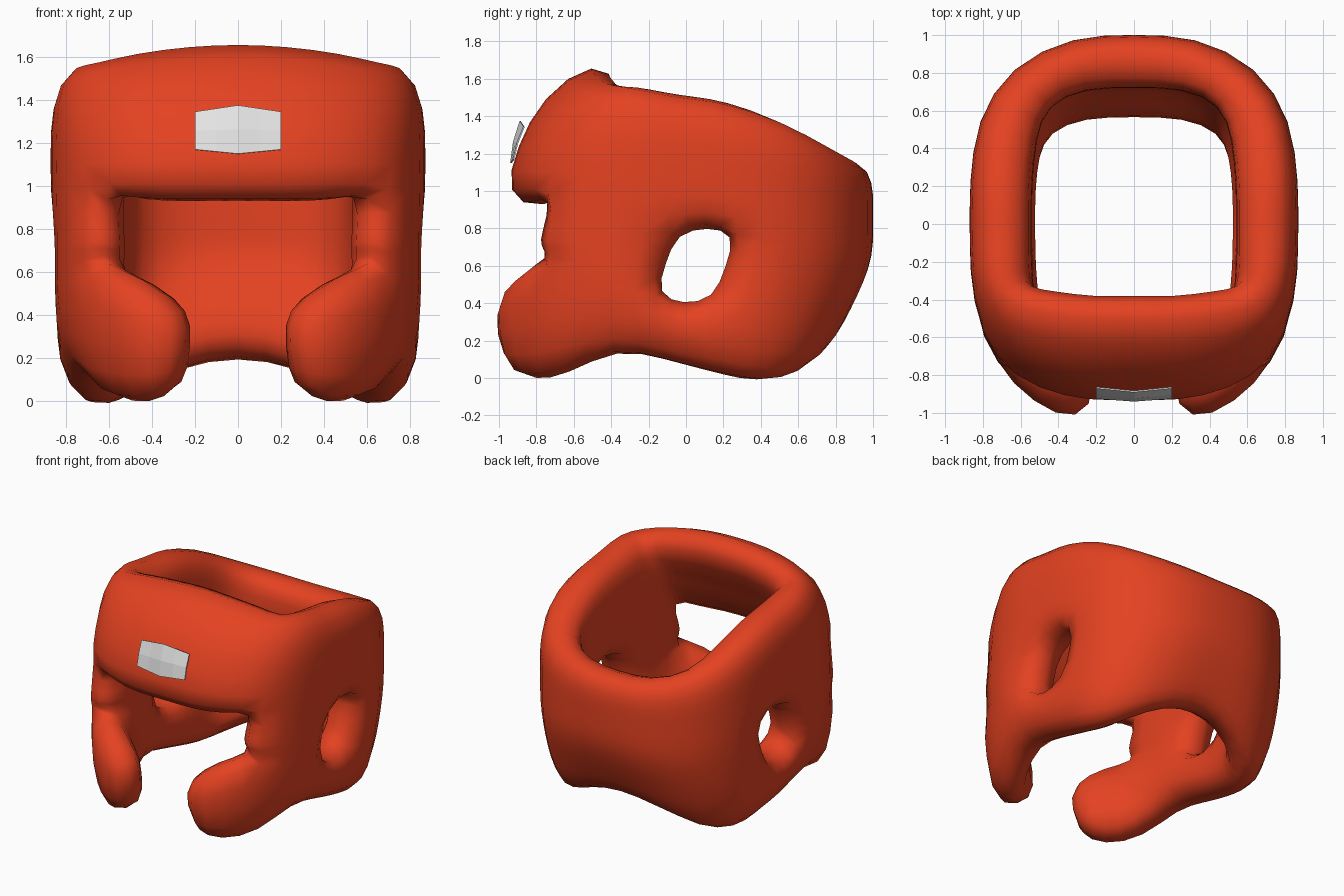
import bpy, bmesh
from mathutils import Vector
from mathutils.bvhtree import BVHTree

cube = bpy.data.objects.get("Cube")
if cube:
    bpy.data.objects.remove(cube)


def material(name, color):
    mat = bpy.data.materials.new(name)
    mat.use_nodes = True
    mat.diffuse_color = (*color, 1)
    mat.node_tree.nodes["Principled BSDF"].inputs["Base Color"].default_value = (*color, 1)
    return mat


def add_object(name, bm, mat):
    mesh = bpy.data.meshes.new(name)
    bm.to_mesh(mesh)
    bm.free()
    mesh.materials.append(mat)
    obj = bpy.data.objects.new(name, mesh)
    bpy.context.collection.objects.link(obj)
    return obj


def mix(a, b, t):
    return a + (b - a) * t


red = material("red padding", (0.78, 0.054, 0.015))
white = material("white patch", (0.78, 0.78, 0.78))

# Middle line of the padding seen from above, front centre to back centre
plan = [(0, -.78), (.22, -.79), (.46, -.74), (.63, -.61), (.70, -.37), (.705, -.1),
        (.705, .05), (.705, .2), (.68, .5), (.56, .735), (.29, .86), (0, .86)]
# Height of the lower edge, the third row and the upper edge at each column
bottom = [.1, .08, 0, .03, .19, .12, .08, .04, 0, .05, .2, .25]
third = [.42, .42, .6, .65, .52, .45, .4, .43, .4, .4, .4, .4]
top = [1.61, 1.6, 1.57, 1.53, 1.54, 1.5, 1.48, 1.46, 1.36, 1.21, 1.13, 1.12]
ROWS, LAST = 8, len(plan) - 1


def height(c, r):
    low, high = bottom[c] - .03, top[c] + .03
    brow = .93 if c < 3 else .97
    if r <= 2:
        z = mix(low, third[c], r / 2)
    elif r <= 4:
        ear_top = .8 if c == 6 else .77
        z = mix(third[c], ear_top, (r - 2) / 2)
    else:
        z = mix(brow, high, (r - 5) / 3)
    back = 0 if c < 8 else .5 if c == 8 else 1
    return mix(z, mix(low, high, r / ROWS), back)


def point(c, r):
    x, y = plan[c]
    z = height(c, r)
    # Tuck the lower edge in, most of all at the nape
    x *= {0: .9, 1: .96, 8: .97}.get(r, 1)
    if c >= 8:
        y *= {0: .75, 1: .81, 2: .88, 3: .95, 8: .98}.get(r, 1)
    # Lean the forehead back
    lean = {5: -.09, 6: .03, 7: .14, 8: .38}.get(r, 0)
    y += lean * {0: 1, 1: 1, 2: .95, 3: .65, 4: .25}.get(c, 0)
    # Push the cheek pads forward
    if c == 1:
        y -= {0: .08, 1: .18, 2: .16}.get(r, 0)
        x += {0: .07, 1: .02}.get(r, 0)
    if c == 2:
        y -= {0: .08, 1: .08, 2: .12}.get(r, 0)
    # Bring the temple strut forward beside the eyes
    if c == 3:
        y -= {0: .03, 1: .03, 2: .13, 3: .19, 4: .18, 5: .06}.get(r, 0)
        x -= .01 if r in (3, 4) else 0
    # Slant the ear hole
    if 5 <= c <= 7 and 2 <= r <= 4:
        y += .35 * (z - .6)
    return x, y, z


def is_open(c, r):
    eyes = c < 3 and 2 <= r < 5
    chin = c == 0 and r < 2
    ear = c in (5, 6) and r in (2, 3)
    return eyes or chin or ear


def padding_weight(v):
    on_rim = any(e.is_boundary and max(w.co.x for w in e.verts) > .001 for e in v.link_edges)
    at_ear = abs(v.co.y) < .3 and .3 < v.co.z < .9
    on_cheek = v.co.y < -.5 and v.co.z < .63
    weight = 1 if not on_rim else .9 if at_ear else .78 if on_cheek else .7
    return weight * (.86 if v.co.y > .5 else 1)


# Half sheet of the padding, with gaps for face and ear
bm = bmesh.new()
grid = [[bm.verts.new(point(c, r)) for r in range(ROWS + 1)] for c in range(LAST + 1)]
for c in range(LAST):
    for r in range(ROWS):
        if not is_open(c, r):
            face = bm.faces.new((grid[c][r], grid[c + 1][r], grid[c + 1][r + 1], grid[c][r + 1]))
            face.smooth = True
bmesh.ops.delete(bm, geom=[v for v in bm.verts if not v.link_faces], context='VERTS')
weights = [padding_weight(v) for v in bm.verts]
head_guard = add_object("head_guard", bm, red)

# Thickness thins out towards every rim
group = head_guard.vertex_groups.new(name="thickness")
for i, weight in enumerate(weights):
    group.add([i], weight, 'REPLACE')
mirror = head_guard.modifiers.new("mirror", 'MIRROR')
mirror.use_clip = True
solid = head_guard.modifiers.new("thickness", 'SOLIDIFY')
solid.thickness = .33
solid.offset = 0
solid.vertex_group = "thickness"
rounding = head_guard.modifiers.new("rounding", 'SUBSURF')
rounding.levels = rounding.render_levels = 1

# Forehead patch, a thin plate following the padding
deps = bpy.context.evaluated_depsgraph_get()
deps.update()
tree = BVHTree.FromObject(head_guard, deps)
bm = bmesh.new()
patch = []
for i in range(5):
    x = mix(-.2, .2, i / 4)
    side = abs(x) / .2
    column = []
    for j in range(3):
        z = mix(1.15 + .02 * side, 1.375 - .03 * side, j / 2)
        y = (-.94, -.925, -.89)[j] + .02 * side
        hit = tree.ray_cast(Vector((x, -2, z)), Vector((0, 1, 0)))[0]
        if hit:
            y = min(y, hit.y - .015)
        column.append(bm.verts.new((x, y, z)))
    patch.append(column)
for i in range(4):
    for j in range(2):
        bm.faces.new((patch[i][j], patch[i + 1][j], patch[i + 1][j + 1], patch[i][j + 1]))
forehead_patch = add_object("forehead_patch", bm, white)
plate = forehead_patch.modifiers.new("thickness", 'SOLIDIFY')
plate.thickness = .008
